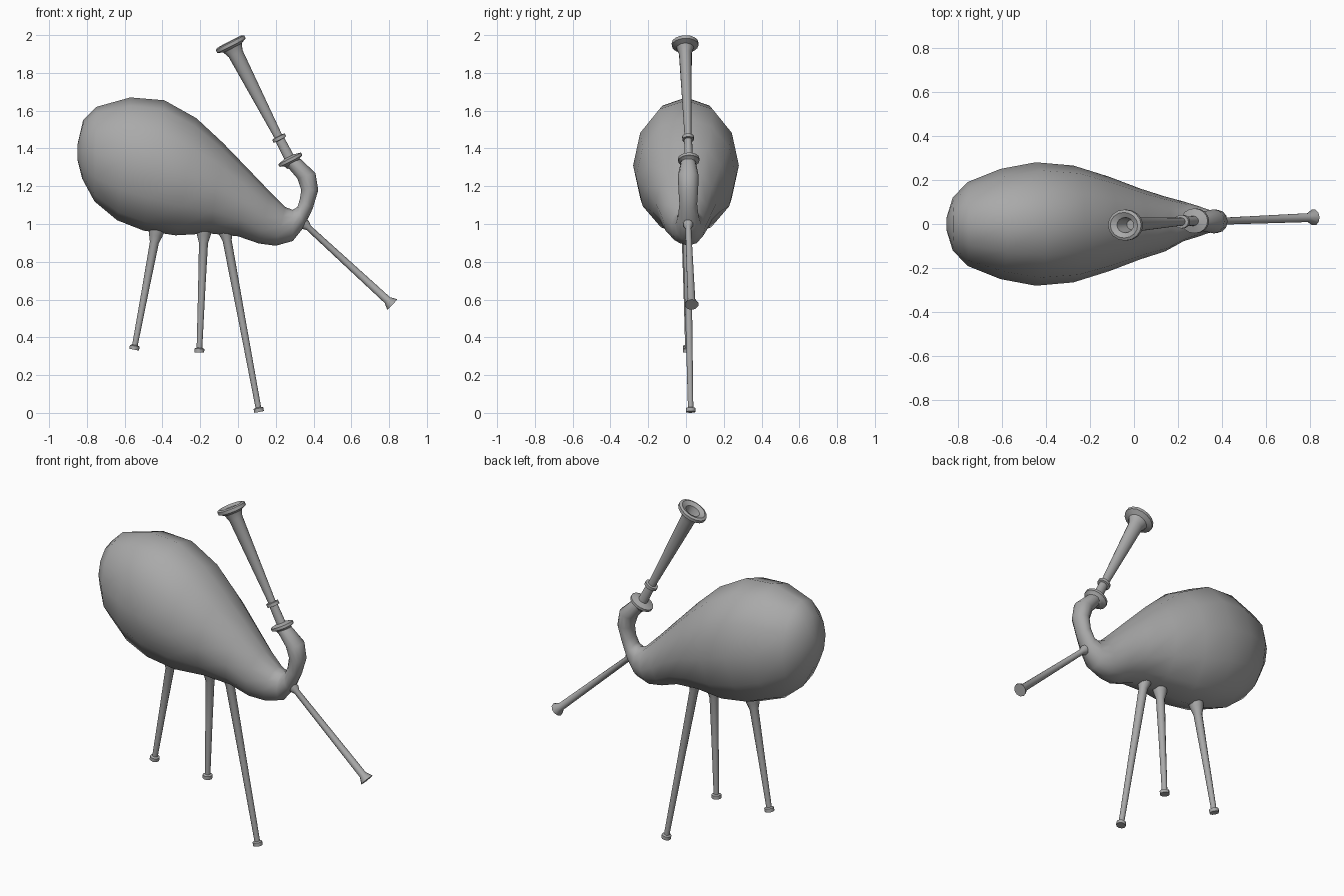
import bpy, bmesh, math
from mathutils import Vector

cube = bpy.data.objects.get("Cube")
if cube:
    bpy.data.objects.remove(cube)

grey = bpy.data.materials.new("plain grey")
grey.use_nodes = True
colour = (0.4, 0.4, 0.4, 1)
grey.diffuse_color = colour
grey.node_tree.nodes["Principled BSDF"].inputs["Base Color"].default_value = colour


def loft(name, rings, angle):
    """Skin a list of vertex rings and close both ends."""
    bm = bmesh.new()
    loops = [[bm.verts.new(p) for p in ring] for ring in rings]
    n = len(loops[0])
    for a, b in zip(loops, loops[1:]):
        for i in range(n):
            j = (i + 1) % n
            bm.faces.new((a[i], a[j], b[j], b[i]))
    bm.faces.new(loops[0][::-1])
    bm.faces.new(loops[-1])
    bmesh.ops.recalc_face_normals(bm, faces=bm.faces)
    mesh = bpy.data.meshes.new(name)
    bm.to_mesh(mesh)
    bm.free()
    mesh.materials.append(grey)
    ob = bpy.data.objects.new(name, mesh)
    bpy.context.collection.objects.link(ob)
    bpy.ops.object.select_all(action='DESELECT')
    ob.select_set(True)
    bpy.context.view_layer.objects.active = ob
    bpy.ops.object.shade_smooth_by_angle(angle=math.radians(angle))
    return ob


def oval(centre, u, v, sides):
    return [centre + u * math.cos(t) + v * math.sin(t)
            for t in (math.tau * i / sides for i in range(sides))]


def turned(name, start, end, profile, sides=12, flat=1.0):
    """Turn a (distance along, radius) profile around the line start-end."""
    a, b = Vector(start), Vector(end)
    d = (b - a).normalized()
    u = d.cross(Vector((0, 1, 0))).normalized()
    v = d.cross(u) * flat
    return loft(name, [oval(a + d * s, u * r, v * r, sides) for s, r in profile], 40)


# Bag and curved neck: top x, top z, bottom x, bottom z, half width
sections = [
    (-.85, 1.42, -.85, 1.34, .03),
    (-.82, 1.55, -.825, 1.24, .12),
    (-.75, 1.62, -.76, 1.12, .19),
    (-.57, 1.67, -.64, 1.02, .25),
    (-.39, 1.655, -.50, .965, .28),
    (-.22, 1.56, -.33, .94, .265),
    (-.08, 1.43, -.15, .95, .215),
    (.06, 1.285, 0, .935, .16),
    (.17, 1.17, .11, .897, .125),
    (.25, 1.09, .20, .885, .09),
    (.29, 1.075, .29, .91, .07),
    (.315, 1.09, .35, .985, .055),
    (.327, 1.13, .395, 1.08, .047),
    (.335, 1.18, .425, 1.18, .052),
    (.315, 1.24, .41, 1.27, .055),
    (.255, 1.31, .33, 1.345, .04),
]
rings = []
for tx, tz, bx, bz, w in sections:
    top, bottom = Vector((tx, 0, tz)), Vector((bx, 0, bz))
    centre = (top + bottom) / 2
    centre.y = .012 if tx > .2 else 0
    rings.append(oval(centre, (top - bottom) / 2, Vector((0, w, 0)), 12))
loft("bag_and_neck", rings, 50)

# Three hanging pipes, each with a flared socket and a small foot
hanging = {
    "rear_pipe": ((-.43, 0, .97), (-.55, .01, .335)),
    "middle_pipe": ((-.18, 0, .97), (-.205, .01, .32)),
    "long_pipe": ((-.07, .005, .98), (.112, .025, .005)),
}
for name, (a, b) in hanging.items():
    n = (Vector(b) - Vector(a)).length
    turned(name, a, b, [(0, .042), (.03, .036), (.07, .024), (n * .5, .019),
                        (n - .025, .015), (n - .02, .026), (n, .026)], 10)

# Slanted pipe with a flared end
a, b = (.33, .01, 1.02), (.817, .03, .573)
n = (Vector(b) - Vector(a)).length
turned("slanted_pipe", a, b, [(0, .028), (.04, .026), (.06, .016), (n - .035, .021),
                              (n - .004, .037), (n, .037)], 10)

# Upright pipe with collar, ring and hollow bell
a, b = (.285, .015, 1.325), (-.04, -.005, 1.955)
n = (Vector(b) - Vector(a)).length
turned("upright_pipe", a, b, [
    (-.02, .035), (0, .045), (.01, .068), (.025, .068), (.035, .027), (.135, .025),
    (.137, .037), (.155, .037), (.157, .022), (n - .06, .041),
    (n - .025, .055), (n - .012, .085), (n + .006, .085), (n + .012, .07),
    (n, .042), (n - .07, .028)], 16, .83)
